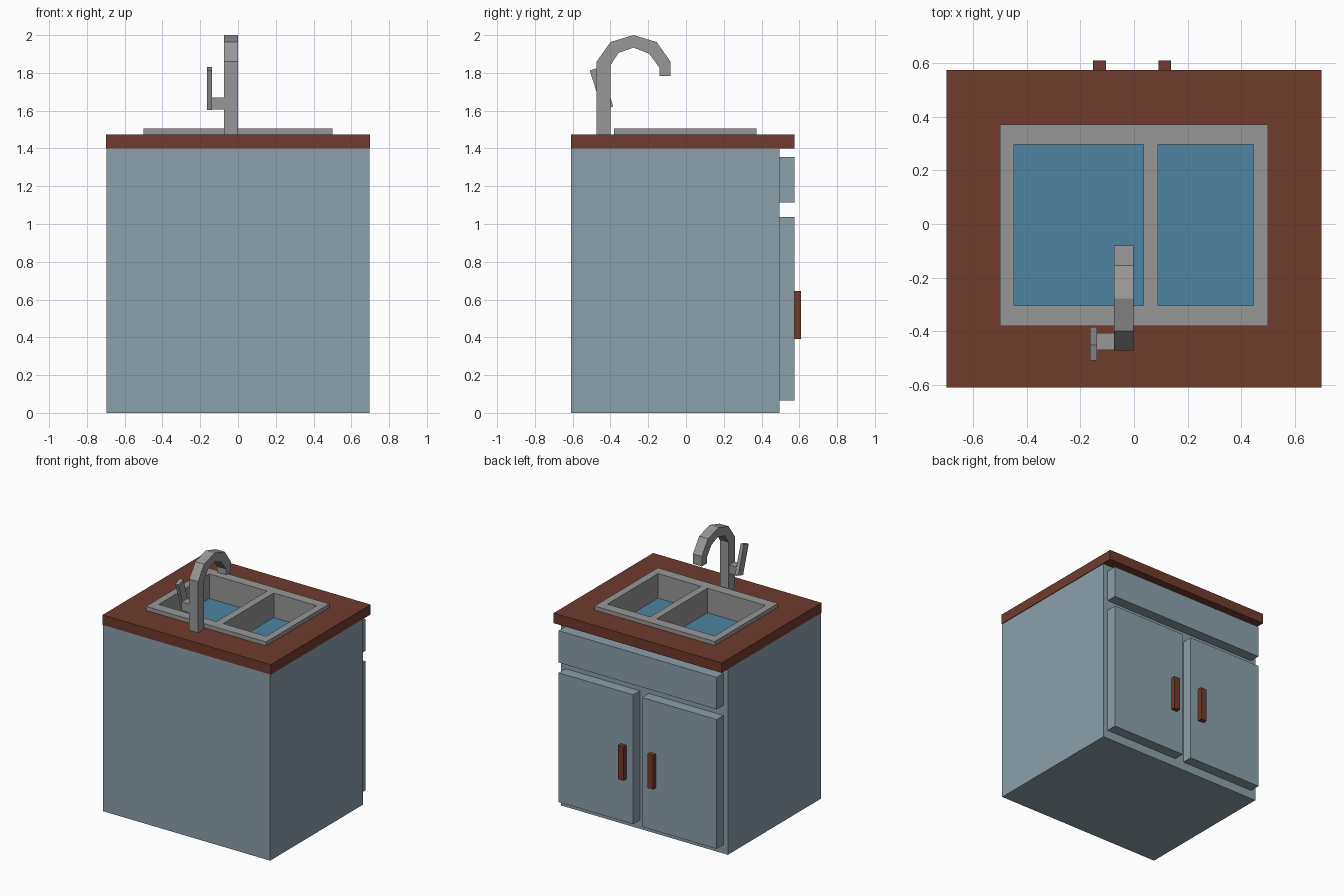
import bpy, bmesh

default = bpy.data.objects.get("Cube")
if default:
    bpy.data.objects.remove(default)


def material(name, r, g, b):
    m = bpy.data.materials.new(name)
    m.use_nodes = True
    m.diffuse_color = (r, g, b, 1)
    m.node_tree.nodes["Principled BSDF"].inputs["Base Color"].default_value = (r, g, b, 1)
    return m


PAINT = material("blue_grey_paint", 0.26, 0.35, 0.41)
WOOD = material("red_brown_wood", 0.16, 0.043, 0.026)
STEEL = material("grey_steel", 0.31, 0.31, 0.31)
WATER = material("blue_water", 0.075, 0.23, 0.36)


def finish(name, bm, *mats):
    mesh = bpy.data.meshes.new(name)
    bm.to_mesh(mesh)
    bm.free()
    for m in mats:
        mesh.materials.append(m)
    ob = bpy.data.objects.new(name, mesh)
    bpy.context.collection.objects.link(ob)
    return ob


def box_mesh(x, y, z):
    bm = bmesh.new()
    bmesh.ops.create_cube(bm, size=1)
    for v in bm.verts:
        v.co = [r[0] if c < 0 else r[1] for c, r in zip(v.co, (x, y, z))]
    return bm


def remove_top(bm):
    bmesh.ops.delete(bm, geom=[f for f in bm.faces if f.normal.z > 0.9], context='FACES')


def extrude_flat(bm, offset):
    """Turn a flat sheet into a closed solid."""
    out = bmesh.ops.extrude_face_region(bm, geom=bm.faces[:], use_keep_orig=True)
    moved = [g for g in out["geom"] if isinstance(g, bmesh.types.BMVert)]
    bmesh.ops.translate(bm, verts=moved, vec=offset)
    bmesh.ops.recalc_face_normals(bm, faces=bm.faces[:])


def slab_with_holes(name, xs, ys, z, holes, mat):
    """Grid slab; holes lists the (column, row) cells left open."""
    bm = bmesh.new()
    grid = [[bm.verts.new((x, y, z[0])) for y in ys] for x in xs]
    for i in range(len(xs) - 1):
        for j in range(len(ys) - 1):
            if (i, j) not in holes:
                bm.faces.new((grid[i][j], grid[i + 1][j], grid[i + 1][j + 1], grid[i][j + 1]))
    extrude_flat(bm, (0, 0, z[1] - z[0]))
    bmesh.ops.dissolve_limit(bm, angle_limit=0.01, verts=bm.verts[:], edges=bm.edges[:])
    return finish(name, bm, mat)


def side_profile(name, points, x0, x1, mat):
    """Extrude a y-z outline along x."""
    bm = bmesh.new()
    bm.faces.new([bm.verts.new((x0, y, z)) for y, z in points])
    extrude_flat(bm, (x1 - x0, 0, 0))
    return finish(name, bm, mat)


# Cabinet body, open under the counter
body = box_mesh((-0.695, 0.695), (-0.61, 0.495), (0, 1.4))
bmesh.ops.recalc_face_normals(body, faces=body.faces[:])
remove_top(body)
finish("cabinet_body", body, PAINT)

# Drawer front, doors and handles on the back side
finish("drawer_front", box_mesh((-0.657, 0.657), (0.495, 0.575), (1.115, 1.355)), PAINT)
for side, door, pull in (("left", (0.037, 0.657), (0.092, 0.139)),
                         ("right", (-0.657, -0.037), (-0.153, -0.105))):
    finish(side + "_door", box_mesh(door, (0.495, 0.575), (0.065, 1.038)), PAINT)
    finish(side + "_door_handle", box_mesh(pull, (0.575, 0.61), (0.39, 0.645)), WOOD)

# Counter with an opening for the sink
slab_with_holes("counter", (-0.7, -0.47, 0.47, 0.7), (-0.61, -0.34, 0.33, 0.575),
                (1.4, 1.475), [(1, 1)], WOOD)

# Sink rim with two openings
basins = {"large": (-0.447, 0.035), "small": (0.09, 0.446)}
depth = (-0.304, 0.297)
slab_with_holes("sink_rim", (-0.5, *basins["large"], *basins["small"], 0.5),
                (-0.38, *depth, 0.372), (1.475, 1.505), [(1, 1), (3, 1)], STEEL)

# Basins facing inward, with water on the floor
for name, width in basins.items():
    bm = box_mesh(width, depth, (1.32, 1.475))
    bmesh.ops.recalc_face_normals(bm, faces=bm.faces[:])
    remove_top(bm)
    bmesh.ops.reverse_faces(bm, faces=bm.faces[:])
    for f in bm.faces:
        f.material_index = int(f.normal.z > 0.9)
    finish(name + "_basin", bm, STEEL, WATER)

# Faucet: column and hooked spout
side_profile("faucet_spout", [
    (-0.473, 1.475), (-0.473, 1.86), (-0.4, 1.963), (-0.278, 2.0), (-0.155, 1.963),
    (-0.081, 1.858), (-0.081, 1.783), (-0.141, 1.783), (-0.141, 1.828), (-0.196, 1.902),
    (-0.278, 1.934), (-0.358, 1.905), (-0.4, 1.84), (-0.4, 1.475)], -0.075, -0.001, STEEL)

# Faucet peg and tilted lever
finish("lever_peg", box_mesh((-0.14, -0.075), (-0.47, -0.406), (1.605, 1.67)), STEEL)
side_profile("faucet_lever", [(-0.51, 1.813), (-0.452, 1.831), (-0.385, 1.622), (-0.443, 1.604)],
             -0.165, -0.138, STEEL)
